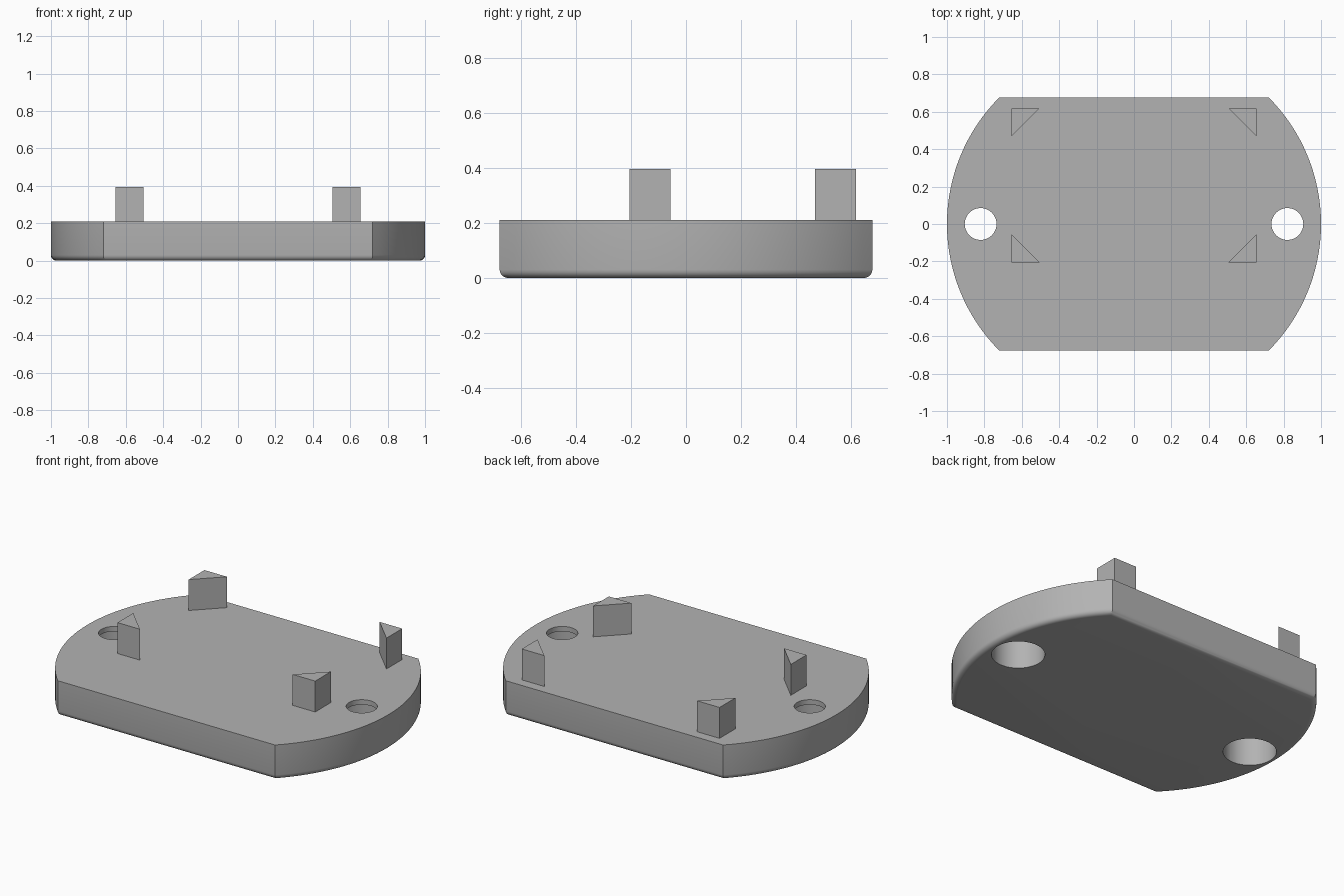
import bpy, bmesh, math

if "Cube" in bpy.data.objects:
    bpy.data.objects.remove(bpy.data.objects["Cube"])

grey = bpy.data.materials.new("mid grey")
grey.use_nodes = True
COLOUR = (0.45, 0.45, 0.45, 1)
grey.diffuse_color = COLOUR
grey.node_tree.nodes["Principled BSDF"].inputs["Base Color"].default_value = COLOUR

TOP, LIP = 0.21, 0.03
HALF_Y, CORNER_X = 0.677, 0.72


def prism(name, outline, z0, z1, round_bottom=0):
    """Extrude an anticlockwise outline; optionally round its lower rim."""
    bm = bmesh.new()
    base = bm.faces.new([bm.verts.new((x, y, z0)) for x, y in outline])
    ext = bmesh.ops.extrude_face_region(bm, geom=[base], use_keep_orig=True)
    for v in ext["geom"]:
        if isinstance(v, bmesh.types.BMVert):
            v.co.z = z1
    bmesh.ops.recalc_face_normals(bm, faces=bm.faces)
    if round_bottom:
        rim = [e for e in bm.edges if all(v.co.z < z0 + 1e-4 for v in e.verts)]
        bmesh.ops.bevel(bm, geom=rim, offset=round_bottom, segments=5,
                        profile=0.5, affect='EDGES')
    mesh = bpy.data.meshes.new(name)
    bm.to_mesh(mesh)
    bm.free()
    mesh.materials.append(grey)
    obj = bpy.data.objects.new(name, mesh)
    bpy.context.collection.objects.link(obj)
    return obj


def circle(cx, r, n=48):
    return [(cx + r * math.cos(2 * math.pi * i / n),
             r * math.sin(2 * math.pi * i / n)) for i in range(n)]


# Base plate: straight front and back, bowed ends, rounded lower rim
sag = 1 - CORNER_X
radius = (HALF_Y ** 2 + sag ** 2) / (2 * sag)
sweep = math.asin(HALF_Y / radius)
STEPS = 32
arc = []
for i in range(STEPS + 1):
    a = -sweep + 2 * sweep * i / STEPS
    arc.append((1 - radius + radius * math.cos(a), radius * math.sin(a)))
plate = prism("base_plate", arc + [(-x, -y) for x, y in arc], 0, TOP, 0.03)

# Screw holes: narrow through the top lip, wide below it
for side, sx in (("left", 1), ("right", -1)):
    for kind, r, z0, z1 in (("through", 0.085, -0.1, TOP + 0.1),
                            ("counterbore", 0.145, -0.1, TOP - LIP)):
        cutter = prism(f"{side}_{kind}_cutter", circle(sx * 0.82, r), z0, z1)
        cutter.hide_render = True
        mod = plate.modifiers.new(kind, 'BOOLEAN')
        mod.operation, mod.solver, mod.object = 'DIFFERENCE', 'EXACT', cutter
        bpy.context.view_layer.objects.active = plate
        bpy.ops.object.modifier_apply(modifier=mod.name)
        bpy.data.objects.remove(cutter)

bpy.ops.object.select_all(action='DESELECT')
plate.select_set(True)
bpy.context.view_layer.objects.active = plate
bpy.ops.object.shade_smooth_by_angle(angle=math.radians(30))

# Triangular corner pegs, right angles pointing outward
LEG, PEG_X = 0.149, 0.655
for end, y, sy in (("front", -0.205, -1), ("back", 0.618, 1)):
    for side, sx in (("left", 1), ("right", -1)):
        tri = [(sx * PEG_X, y), (sx * (PEG_X - LEG), y),
               (sx * PEG_X, y - sy * LEG)]
        prism(f"{end}_{side}_peg", tri, TOP - 0.01, 0.395)
